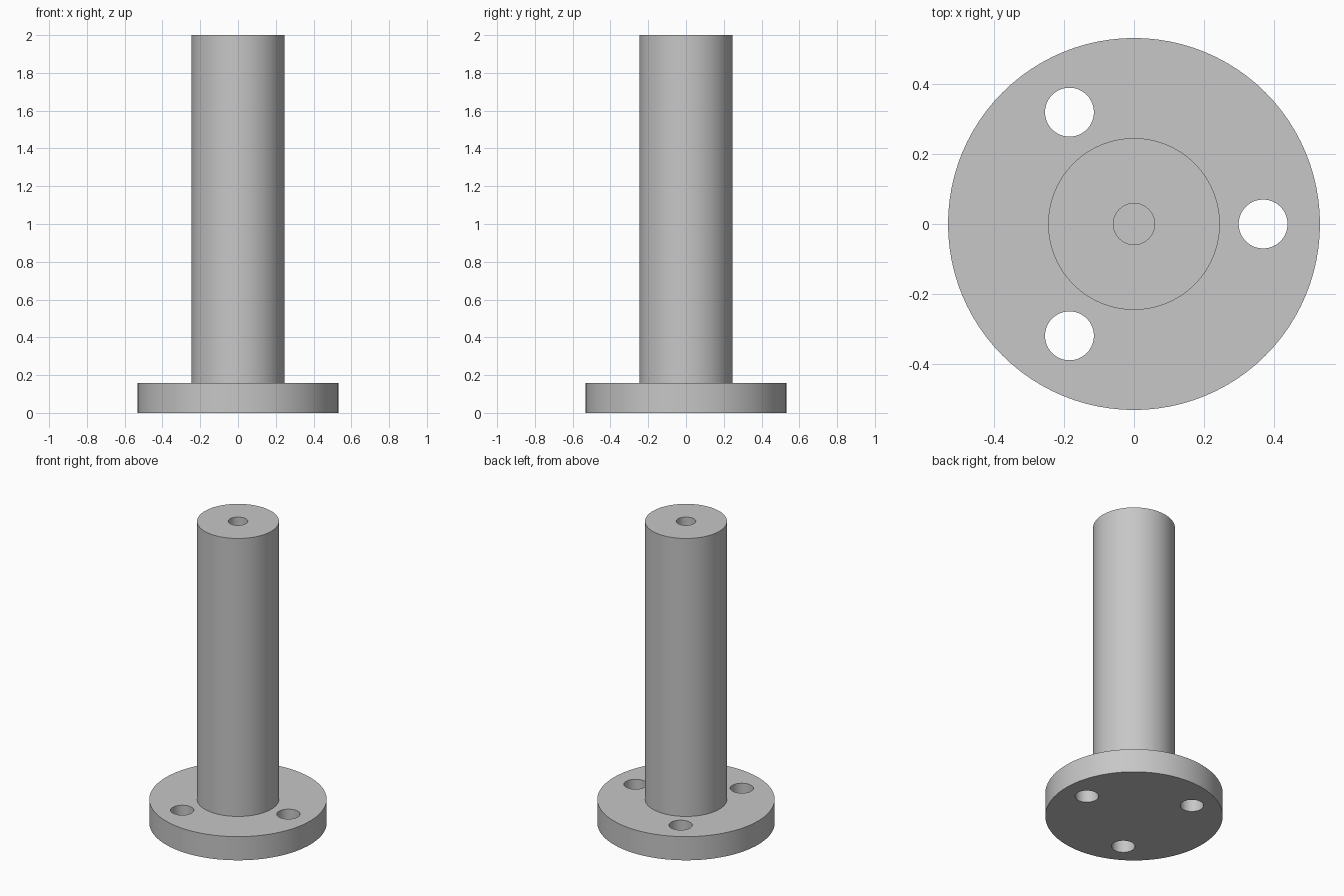
import bpy, bmesh, math

if "Cube" in bpy.data.objects:
    bpy.data.objects.remove(bpy.data.objects["Cube"], do_unlink=True)

FLANGE_R, FLANGE_H = 0.533, 0.157
SHAFT_R, HEIGHT = 0.246, 2.0
BORE_R, BORE_DEPTH = 0.059, 0.5
BOLT_R, BOLT_CIRCLE = 0.07, 0.37
SIDES = 96

# Plain grey metal
metal = bpy.data.materials.new("grey metal")
metal.use_nodes = True
colour = (0.57, 0.57, 0.57, 1)
metal.diffuse_color = colour
metal.node_tree.nodes["Principled BSDF"].inputs["Base Color"].default_value = colour


def lathe(name, profile):
    """Spin an (r, z) profile that starts and ends on the axis into a closed solid."""
    bm = bmesh.new()
    verts = [bm.verts.new((r, 0, z)) for r, z in profile]
    edges = [bm.edges.new(pair) for pair in zip(verts, verts[1:])]
    bmesh.ops.spin(bm, geom=verts + edges, cent=(0, 0, 0), axis=(0, 0, 1),
                   angle=math.tau, steps=SIDES, use_merge=True)
    bmesh.ops.remove_doubles(bm, verts=bm.verts, dist=0.0001)
    bmesh.ops.recalc_face_normals(bm, faces=bm.faces)
    mesh = bpy.data.meshes.new(name)
    bm.to_mesh(mesh)
    bm.free()
    obj = bpy.data.objects.new(name, mesh)
    bpy.context.collection.objects.link(obj)
    mesh.materials.append(metal)
    return obj


# Flange and shaft in one turned piece, with a blind bore in the top
post = lathe("flanged_post", [
    (0, 0), (FLANGE_R, 0), (FLANGE_R, FLANGE_H), (SHAFT_R, FLANGE_H),
    (SHAFT_R, HEIGHT), (BORE_R, HEIGHT),
    (BORE_R, HEIGHT - BORE_DEPTH), (0, HEIGHT - BORE_DEPTH)])

# Three bolt holes through the flange
for i in range(3):
    a = math.tau * i / 3
    cutter = lathe("bolt_hole_cutter", [
        (0, -0.1), (BOLT_R, -0.1), (BOLT_R, FLANGE_H + 0.1), (0, FLANGE_H + 0.1)])
    cutter.location = (BOLT_CIRCLE * math.cos(a), BOLT_CIRCLE * math.sin(a), 0)
    cut = post.modifiers.new("bolt_hole", 'BOOLEAN')
    cut.operation, cut.solver, cut.object = 'DIFFERENCE', 'EXACT', cutter
    bpy.context.view_layer.objects.active = post
    bpy.ops.object.modifier_apply(modifier=cut.name)
    bpy.data.objects.remove(cutter, do_unlink=True)

# Smooth round walls, sharp rims
bpy.ops.object.select_all(action='DESELECT')
post.select_set(True)
bpy.context.view_layer.objects.active = post
bpy.ops.object.shade_smooth_by_angle(angle=math.radians(30))
